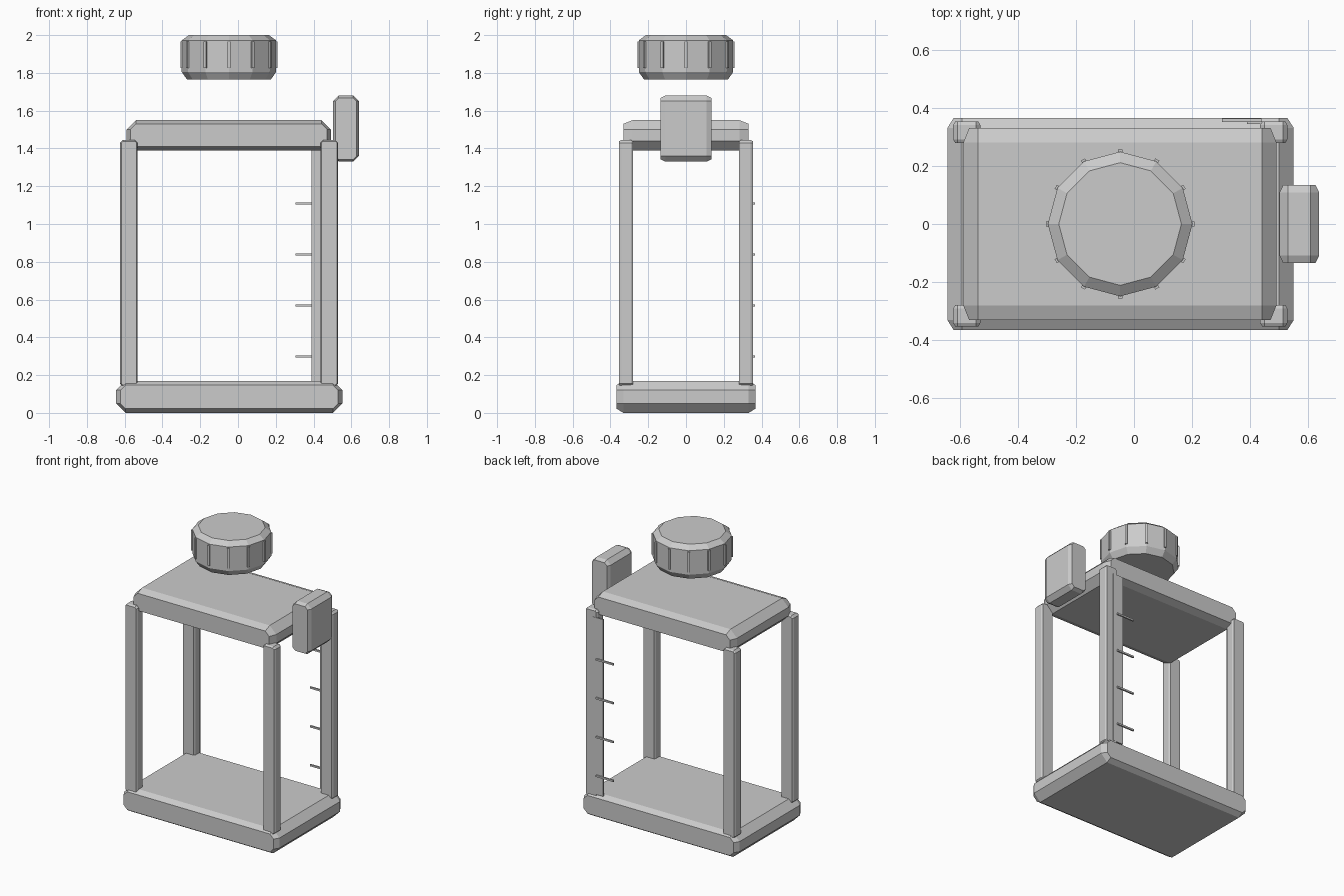
import bpy, bmesh, math
from itertools import product
from mathutils import Matrix, Vector

if "Cube" in bpy.data.objects:
    bpy.data.objects.remove(bpy.data.objects["Cube"])

grey = bpy.data.materials.new("plain grey")
grey.diffuse_color = (0.6, 0.6, 0.6, 1)
grey.use_nodes = True
grey.node_tree.nodes["Principled BSDF"].inputs["Base Color"].default_value = grey.diffuse_color


def finish(bm, name):
    bmesh.ops.recalc_face_normals(bm, faces=bm.faces)
    mesh = bpy.data.meshes.new(name)
    bm.to_mesh(mesh)
    bm.free()
    mesh.materials.append(grey)
    obj = bpy.data.objects.new(name, mesh)
    bpy.context.collection.objects.link(obj)
    return obj


def chamfered(name, lo, hi, c, cy, e):
    """Chamfered block: c = x/z chamfer, cy = y inset, e = front face inset."""
    lo, hi = Vector(lo), Vector(hi)
    mid, (hx, hy, hz) = (lo + hi) / 2, (hi - lo) / 2
    corner = [(hx, hy - cy, hz - c), (hx - c, hy - cy, hz),
              (hx - e, hy, hz - c), (hx - c, hy, hz - e)]
    bm = bmesh.new()
    for s in product((-1, 1), repeat=3):
        for p in corner:
            bm.verts.new(mid + Vector(a * b for a, b in zip(p, s)))
    res = bmesh.ops.convex_hull(bm, input=bm.verts[:])
    loose = [v for v in bm.verts if not v.link_faces]
    bmesh.ops.delete(bm, geom=loose, context='VERTS')
    bmesh.ops.dissolve_limit(bm, angle_limit=0.01, verts=bm.verts[:], edges=bm.edges[:])
    return finish(bm, name)


def box(name, lo, hi, turn=Matrix()):
    lo, hi = Vector(lo), Vector(hi)
    bm = bmesh.new()
    bmesh.ops.create_cube(bm, size=1, matrix=turn @ Matrix.Translation((lo + hi) / 2)
                          @ Matrix.Diagonal((*(hi - lo), 1)))
    return finish(bm, name)


# Base and upper slab
chamfered("base", (-0.645, -0.367, 0), (0.552, 0.367, 0.17), 0.05, 0.035, 0.022)
chamfered("top_slab", (-0.59, -0.332, 1.39), (0.492, 0.332, 1.55), 0.05, 0.05, 0.02)

# Corner posts
for xn, x in (("left", -0.578), ("right", 0.483)):
    for yn, y in (("front", -0.317), ("back", 0.317)):
        chamfered(f"{yn}_{xn}_post", (x - 0.047, y - 0.037, 0.14),
                  (x + 0.047, y + 0.037, 1.445), 0.015, 0.012, 0.007)

# Side block
chamfered("side_block", (0.503, -0.134, 1.33), (0.64, 0.134, 1.68), 0.03, 0.025, 0.012)

# Gauge strip with tick marks on the back right post
box("gauge_strip", (0.39, 0.345, 0.165), (0.47, 0.355, 1.395))
for i in range(4):
    z = 0.298 + 0.27 * i
    box(f"gauge_tick_{i + 1}", (0.305, 0.353, z - 0.006), (0.44, 0.364, z + 0.006))

# Floating twelve-sided cap
CX, N = -0.048, 12
bm = bmesh.new()
rings = [[bm.verts.new((CX + r * math.cos(math.tau * k / N),
                        r * math.sin(math.tau * k / N), z)) for k in range(N)]
         for r, z in ((0.222, 1.765), (0.25, 1.805), (0.25, 1.972), (0.212, 2.0))]
for a, b in zip(rings, rings[1:]):
    for k in range(N):
        j = (k + 1) % N
        bm.faces.new((a[k], a[j], b[j], b[k]))
bm.faces.new(rings[0][::-1])
bm.faces.new(rings[-1])
finish(bm, "cap")

# Grip ribs on the cap corners
for k in range(N):
    turn = Matrix.Translation((CX, 0, 0)) @ Matrix.Rotation(math.tau * k / N, 4, 'Z')
    box(f"cap_rib_{k + 1}", (0.238, -0.008, 1.825), (0.257, 0.008, 1.965), turn)
